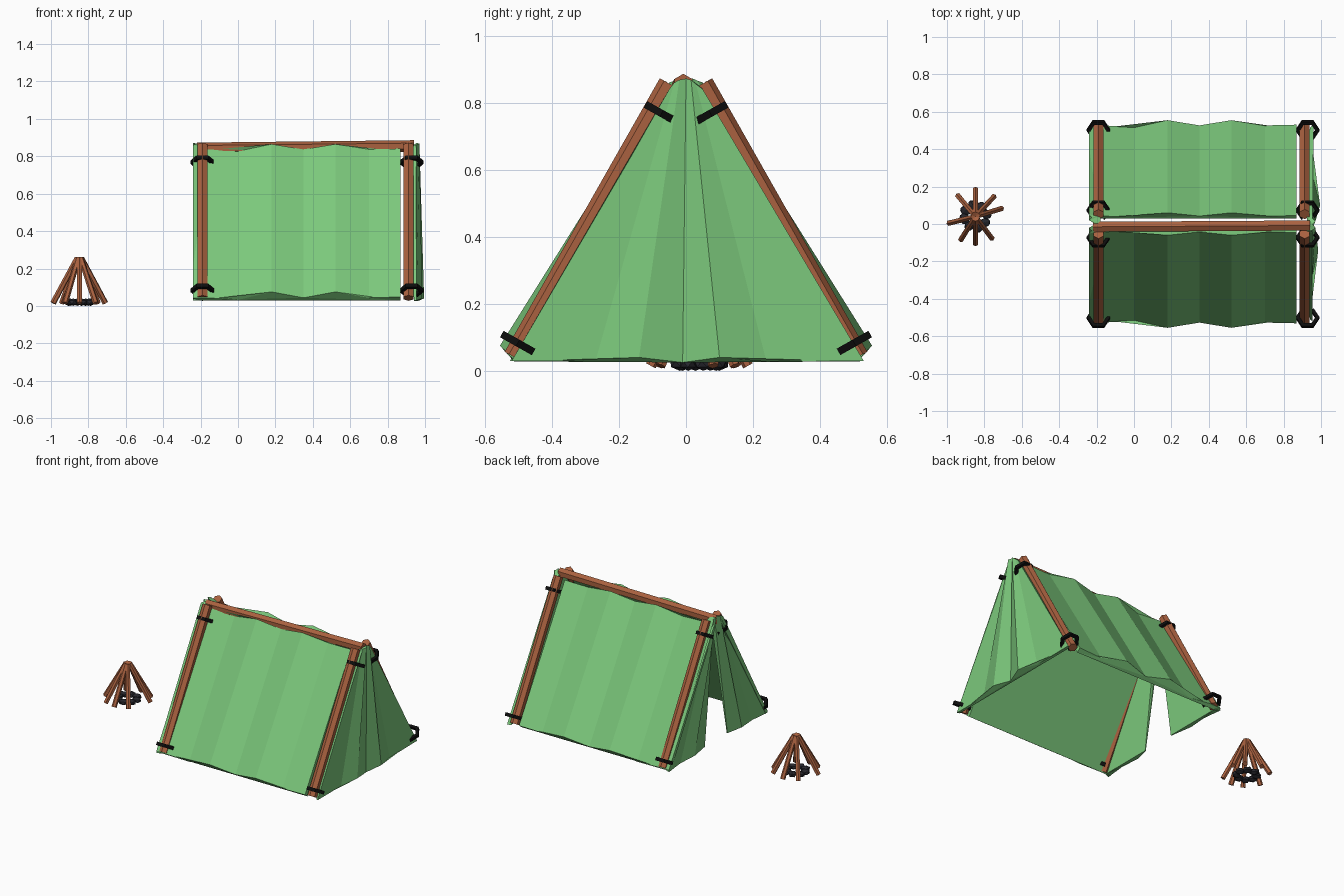
import bpy, math, random
from mathutils import Vector

if "Cube" in bpy.data.objects:
    bpy.data.objects.remove(bpy.data.objects["Cube"])

random.seed(3)


def material(name, rgb):
    m = bpy.data.materials.new(name)
    m.diffuse_color = (*rgb, 1)
    m.use_nodes = True
    m.node_tree.nodes["Principled BSDF"].inputs["Base Color"].default_value = m.diffuse_color
    return m


GREEN = material("canvas", (0.2, 0.58, 0.2))
WOOD = material("wood", (0.40, 0.12, 0.05))
BLACK = material("rope_black", (0.004, 0.004, 0.004))
COAL = material("charcoal", (0.02, 0.02, 0.026))


def add_mesh(name, verts, faces, mat):
    me = bpy.data.meshes.new(name)
    me.from_pydata(verts, [], faces)
    me.materials.append(mat)
    ob = bpy.data.objects.new(name, me)
    bpy.context.collection.objects.link(ob)
    return ob


def cloth(name, low, high, low_in, high_in, flip=False):
    """Closed cloth panel: pleated outside between two edges, flat inside.
    low_in and high_in are the two end points of the flat inner edges."""
    n = len(low)
    a, b, c, d = range(2 * n, 2 * n + 4)
    faces = [(i, i + 1, n + i + 1, n + i) for i in range(n - 1)]
    faces += [(b, a, c, d), (a, 0, n, c), (n - 1, b, d, 2 * n - 1)]
    # Lower and upper closing strips, fanned in two halves
    h = n // 2
    for s, p, q, up in ((0, a, b, False), (n, c, d, True)):
        strip = [(p, s + i + 1, s + i) for i in range(h)]
        strip += [(q, s + i + 1, s + i) for i in range(h, n - 1)]
        strip.append((p, q, s + h))
        faces += [t[::-1] for t in strip] if up else strip
    if flip:
        faces = [f[::-1] for f in faces]
    return add_mesh(name, low + high + low_in + high_in, faces, GREEN)


def pole(name, a, b, r1, r2, sides=6):
    a, b = Vector(a), Vector(b)
    d = b - a
    bpy.ops.mesh.primitive_cone_add(vertices=sides, radius1=r1, radius2=r2,
                                    depth=d.length, location=(a + b) / 2)
    ob = bpy.context.object
    ob.name = name
    ob.rotation_euler = d.to_track_quat('Z', 'Y').to_euler()
    ob.data.materials.append(WOOD)
    return ob


def rope(name, centre, out, along):
    """Open six-sided binding around a pole, square in section."""
    c, out, along = Vector(centre), Vector(out), Vector(along)
    side = Vector((1, 0, 0))
    verts, faces = [], []
    for k in range(6):
        t = math.radians(-150 + 60 * k)
        radial = out * math.cos(t) + side * math.sin(t)
        for dr, da in ((-1, -1), (1, -1), (1, 1), (-1, 1)):
            verts.append(c + radial * (0.053 + 0.010 * dr) + along * 0.011 * da)
    for k in range(5):
        for j in range(4):
            p, q = 4 * k + j, 4 * k + (j + 1) % 4
            faces.append((p, q, q + 4, p + 4))
    faces += [(3, 2, 1, 0), (20, 21, 22, 23)]
    add_mesh(name, verts, faces, BLACK)


# Wavy columns of the sloping roof cloth: x position and outward billow
columns = [(-0.24, 0.25), (-0.16, 0.3), (0, 0.05), (0.18, 1), (0.35, 0.3),
           (0.52, 1), (0.70, 0.3), (0.87, 0.4)]

for s, label in ((-1, "front"), (1, "back")):
    # Roof cloth
    cloth(label + "_roof_cloth",
          [(x, s * (0.515 + 0.04 * w), 0.03 + 0.045 * w) for x, w in columns],
          [(x, s * (0.035 + 0.025 * w), 0.825 + 0.04 * w) for x, w in columns],
          [(x, s * 0.505, 0.028) for x in (-0.24, 0.87)],
          [(x, s * 0.03, 0.825) for x in (-0.24, 0.87)], s > 0)

    # Entrance flap beside the opening
    cloth(label + "_entrance_flap",
          [(-0.24, s * 0.525, 0.03), (-0.225, s * 0.38, 0.03),
           (-0.24, s * 0.25, 0.035), (-0.21, s * 0.12 - 0.02, 0.03)],
          [(-0.24, s * 0.05, 0.86), (-0.225, s * 0.035, 0.865),
           (-0.24, s * 0.02, 0.872), (-0.21, s * 0.002, 0.865)],
          [(-0.205, s * 0.51, 0.03), (-0.205, s * 0.12 - 0.02, 0.03)],
          [(-0.18, s * 0.045, 0.845), (-0.18, s * 0.002, 0.86)], s < 0)

    # Leaning poles with their rope bindings
    along = Vector((0, -s * 0.455, 0.81)).normalized()
    out = Vector((0, s * along.z, abs(along.y)))
    for x, end in ((-0.19, "left"), (0.912, "right")):
        pole(f"{label}_{end}_pole", (x, s * 0.515, 0.042),
             (x, s * 0.052, 0.858), 0.030, 0.030)
        rx = x if x < 0 else 0.928
        for y, z, lvl in ((0.073, 0.768, "upper"), (0.502, 0.083, "lower")):
            rope(f"{label}_{end}_{lvl}_rope", (rx, s * y, z), out, along)

# Ridge pole
pole("ridge_pole", (-0.22, -0.015, 0.842), (0.94, -0.008, 0.855), 0.031, 0.031)

# Closed, pleated end cloth
cloth("end_cloth",
      [(0.955, -0.52, 0.03), (0.955, -0.27, 0.03), (0.985, -0.14, 0.04),
       (0.96, -0.01, 0.025), (0.995, 0.10, 0.04), (0.96, 0.24, 0.027),
       (0.96, 0.53, 0.03)],
      [(0.955, -0.05, 0.84), (0.95, -0.035, 0.86), (0.97, -0.02, 0.868),
       (0.955, 0, 0.872), (0.97, 0.015, 0.868), (0.955, 0.03, 0.855),
       (0.955, 0.05, 0.84)],
      [(0.94, -0.51, 0.028), (0.94, 0.515, 0.028)],
      [(0.925, -0.04, 0.85), (0.925, 0.04, 0.85)])

# Campfire sticks leaning together
fx, fy = -0.848, 0.04
for i, deg in enumerate((90, 47, 17, -53, -90, -122, -166, 130)):
    t = math.radians(deg)
    r = 0.145
    pole(f"fire_stick_{i + 1}",
         (fx + r * math.cos(t), fy + r * math.sin(t), 0.015),
         (fx + 0.012 * math.cos(t), fy + 0.012 * math.sin(t), 0.255),
         0.016, 0.015)

# Ring of charred stones under the sticks
for i in range(8):
    t = math.tau * i / 8 + 0.2
    bpy.ops.mesh.primitive_ico_sphere_add(
        subdivisions=1, radius=1,
        location=(fx + 0.06 * math.cos(t), fy + 0.06 * math.sin(t), 0.02))
    ob = bpy.context.object
    ob.name = f"fire_stone_{i + 1}"
    ob.scale = (random.uniform(0.026, 0.036), random.uniform(0.026, 0.036), 0.02)
    ob.rotation_euler.z = random.uniform(0, 3)
    ob.data.materials.append(COAL)
